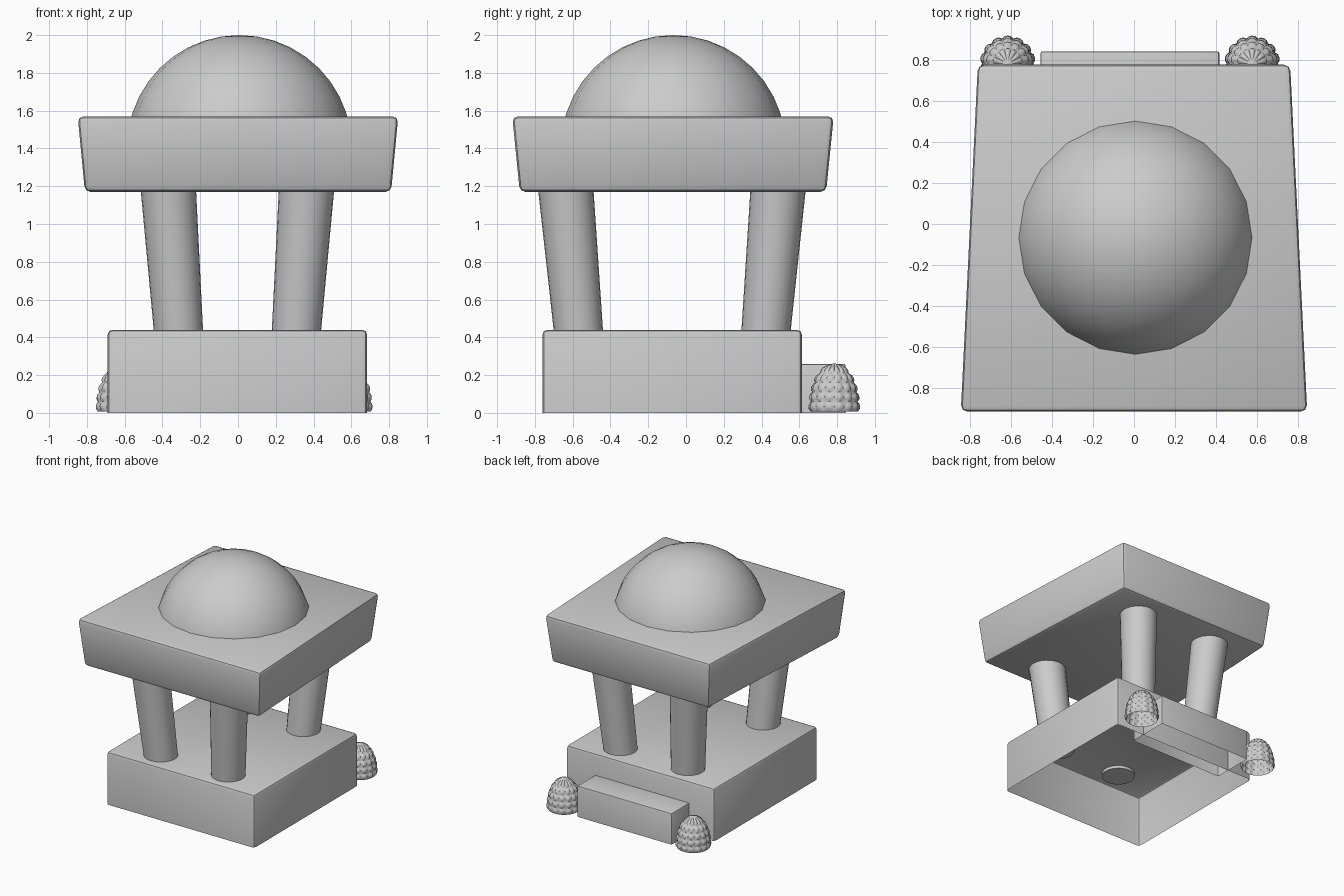
import bpy, bmesh
from math import sin, cos, pi, radians, sqrt
from mathutils import Vector

if "Cube" in bpy.data.objects:
    bpy.data.objects.remove(bpy.data.objects["Cube"])


def finish(name, bm, angle=35):
    bmesh.ops.recalc_face_normals(bm, faces=bm.faces[:])
    me = bpy.data.meshes.new(name)
    bm.to_mesh(me)
    bm.free()
    ob = bpy.data.objects.new(name, me)
    bpy.context.collection.objects.link(ob)
    bpy.ops.object.select_all(action='DESELECT')
    ob.select_set(True)
    bpy.context.view_layer.objects.active = ob
    bpy.ops.object.shade_smooth_by_angle(angle=radians(angle))
    return ob


def slab(name, low, high, z0, z1, bevel, closed=True):
    """Block between two four-corner outlines, bevelled, optionally open below."""
    bm = bmesh.new()
    a = [bm.verts.new((x, y, z0)) for x, y in low]
    b = [bm.verts.new((x, y, z1)) for x, y in high]
    for i in range(4):
        j = (i + 1) % 4
        bm.faces.new((a[i], a[j], b[j], b[i]))
    bm.faces.new(b)
    if closed:
        bm.faces.new(a[::-1])
    edges = [e for e in bm.edges if not e.is_boundary]
    bmesh.ops.bevel(bm, geom=edges, offset=bevel, segments=2, profile=0.5, affect='EDGES')
    return finish(name, bm)


def rect(x0, x1, y0, y1):
    return [(x0, y0), (x1, y0), (x1, y1), (x0, y1)]


def trapezoid(front, back, y0, y1):
    return [(-front, y0), (front, y0), (back, y1), (-back, y1)]


def tube(name, p0, p1, r0, r1, n=24):
    bm = bmesh.new()
    rings = [[bm.verts.new((p[0] + r * cos(2 * pi * i / n), p[1] + r * sin(2 * pi * i / n), p[2]))
              for i in range(n)] for p, r in ((p0, r0), (p1, r1))]
    for i in range(n):
        j = (i + 1) % n
        bm.faces.new((rings[0][i], rings[0][j], rings[1][j], rings[1][i]))
    bm.faces.new(rings[0][::-1])
    bm.faces.new(rings[1])
    return finish(name, bm)


def bush(name, cx, cy, radius=0.137, z0=0.008, height=0.255, rows=5, lobes=14):
    """Beehive-shaped shrub with rows of rounded knobs, open below."""
    bm = bmesh.new()
    n, m = lobes * 4, rows * 4
    rings = []
    for k in range(m):
        t = k / m
        r = radius * sqrt(1 - t ** 2.3)
        ring = []
        for i in range(n):
            knob = sqrt(abs(sin(lobes * pi * i / n)) * abs(sin(rows * pi * t)))
            s, a = r - 0.012 + 0.012 * knob, 2 * pi * i / n
            ring.append(bm.verts.new((cx + s * cos(a), cy + s * sin(a), z0 + height * t)))
        rings.append(ring)
    for lo, hi in zip(rings, rings[1:]):
        for i in range(n):
            j = (i + 1) % n
            bm.faces.new((lo[i], lo[j], hi[j], hi[i]))
    tip = bm.verts.new((cx, cy, z0 + height))
    for i in range(n):
        bm.faces.new((rings[-1][i], rings[-1][(i + 1) % n], tip))
    return finish(name, bm, 40)


# Hollow base and rear step
base = rect(-0.69, 0.683, -0.76, 0.613)
slab("base", base, base, 0, 0.44, 0.025, closed=False)
step = rect(-0.458, 0.418, 0.49, 0.845)
slab("step", step, step, 0, 0.26, 0.012, closed=False)

# Flared, slightly tapering roof slab
slab("roof", trapezoid(0.812, 0.727, -0.88, 0.742),
     trapezoid(0.85, 0.767, -0.92, 0.782), 1.17, 1.57, 0.03)

# Four outward-leaning columns
for side, sx in (("left", -1), ("right", 1)):
    for place, y0, y1 in (("front", -0.568, -0.638), ("back", 0.422, 0.489)):
        tube(f"{place}_{side}_column", (sx * 0.311 - 0.003, y0, 0.415),
             (sx * 0.367 - 0.003, y1, 1.2), 0.13, 0.147)

# Dome, cut off just inside the roof
bm = bmesh.new()
bmesh.ops.create_uvsphere(bm, u_segments=20, v_segments=20, radius=0.595)
bmesh.ops.translate(bm, verts=bm.verts[:], vec=(0.007, -0.067, 1.405))
bmesh.ops.bisect_plane(bm, geom=bm.verts[:] + bm.edges[:] + bm.faces[:],
                       plane_co=Vector((0, 0, 1.54)), plane_no=Vector((0, 0, 1)), clear_inner=True)
finish("dome", bm)

# Shrubs flanking the step
for side, x in (("left", -0.618), ("right", 0.578)):
    bush(f"{side}_shrub", x, 0.785)
